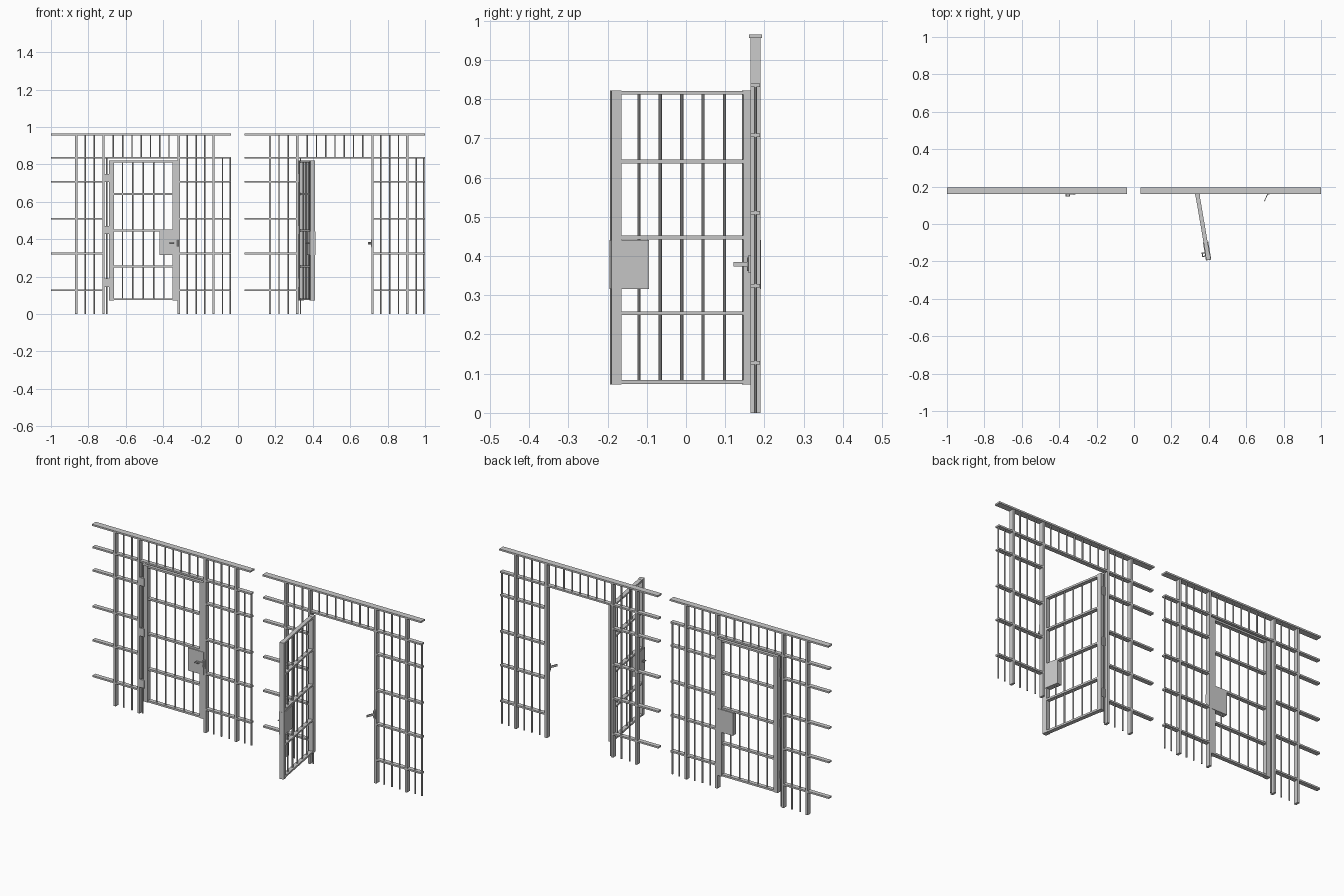
import bpy, math
from mathutils import Matrix, Vector

if "Cube" in bpy.data.objects:
    bpy.data.objects.remove(bpy.data.objects["Cube"])

WY = 0.177          # wall plane
SHIFT = 1.036       # spacing between the two wall sections


class Part:
    """Collects boxes and rods into one mesh object."""
    def __init__(self, name, mat=Matrix()):
        self.name, self.mat, self.v, self.f = name, mat, [], []

    def prism(self, ring, z0, z1, m=Matrix()):
        b, n = len(self.v), len(ring)
        for z in (z0, z1):
            self.v += [self.mat @ m @ Vector((x, y, z)) for x, y in ring]
        self.f.append([b + i for i in reversed(range(n))])
        self.f.append([b + n + i for i in range(n)])
        for i in range(n):
            j = (i + 1) % n
            self.f.append([b + i, b + j, b + n + j, b + n + i])

    def box(self, x0, x1, y0, y1, z0, z1):
        self.prism([(x0, y0), (x1, y0), (x1, y1), (x0, y1)], z0, z1)

    def rod(self, a, b, r, n=8):
        a, b = Vector(a), Vector(b)
        ring = [(r * math.cos(2 * math.pi * (i + .5) / n), r * math.sin(2 * math.pi * (i + .5) / n))
                for i in range(n)]
        m = Matrix.Translation(a) @ (b - a).to_track_quat('Z', 'Y').to_matrix().to_4x4()
        self.prism(ring, 0, (b - a).length, m)

    def done(self):
        me = bpy.data.meshes.new(self.name)
        me.from_pydata(self.v, [], self.f)
        me.update()
        bpy.context.collection.objects.link(bpy.data.objects.new(self.name, me))


def wall(tag, dx):
    m = Matrix.Translation((dx, 0, 0))
    # posts
    p = Part(tag + "_posts", m)
    for x in (-0.865, -0.719, -0.317, -0.131):
        p.box(x - .0065, x + .0065, WY - .013, WY + .013, 0, .957)
    p.done()
    # top rail and cross rails, broken at the doorway
    p = Part(tag + "_rails", m)
    p.box(-1, -.037, WY - .017, WY + .017, .956, .965)
    p.box(-1, -.037, WY - .012, WY + .012, .831, .840)
    for z in (.128, .324, .51, .708):
        for a, b in ((-1, -.719), (-.317, -.037)):
            p.box(a, b, WY - .012, WY + .012, z - .0045, z + .0045)
    p.done()
    # thin bars
    p = Part(tag + "_bars", m)
    for x in (-.817, -.768, -.272, -.224, -.178):
        p.rod((x, WY, 0), (x, WY, .957), .004)
    for x in (-.702, -.083, -.042):
        p.rod((x, WY, 0), (x, WY, .835), .004)
    for i in range(7):
        x = -.666 + i * .0495
        p.rod((x, WY, .835), (x, WY, .957), .004)
    p.done()
    # hinges on the post
    p = Part(tag + "_hinges", m)
    for z in (.168, .45, .727):
        p.box(-.713, -.702, WY - .014, WY - .006, z - .022, z + .022)
        p.rod((-.700, WY - .009, z - .022), (-.700, WY - .009, z + .022), .006)
    p.done()


def door(tag, ox, oy, ang):
    m = Matrix.Translation((ox, oy, 0)) @ Matrix.Rotation(math.radians(ang), 4, 'Z')
    L = .367
    # stiles and rails
    p = Part(tag + "_frame", m)
    for x in (0, L - .026):
        p.box(x, x + .026, -.0125, .0125, .073, .822)
    for z in (.079, .254, .447, .641, .816):
        p.box(.02, L - .02, -.011, .011, z - .005, z + .005)
    p.done()
    # vertical bars
    p = Part(tag + "_bars", m)
    for i in range(5):
        x = L / 2 + (i - 2) * .0555
        p.rod((x, 0, .078), (x, 0, .817), .004)
    p.done()
    # hinge leaves
    p = Part(tag + "_hinge_leaves", m)
    for z in (.168, .45, .727):
        p.box(-.008, .006, -.0145, -.006, z - .022, z + .022)
    p.done()
    # lock box and staple
    p = Part(tag + "_lock_box", m)
    p.box(L - .096, L + .001, -.0145, .0145, .316, .441)
    p.done()
    p = Part(tag + "_staple", m)
    a, b = L - .041, L - .023
    p.rod((a, -.012, .38), (a, -.029, .38), .003)
    p.rod((b, -.012, .38), (b, -.029, .38), .003)
    p.rod((a - .003, -.028, .38), (b + .003, -.028, .38), .003)
    p.done()


def hasp(tag, dx, ang):
    # hinge plate on the post and swinging strap
    p = Part(tag + "_hasp_plate", Matrix.Translation((dx, 0, 0)))
    p.box(-.324, -.312, .159, .165, .356, .402)
    p.rod((-.322, .159, .362), (-.322, .159, .396), .004)
    p.done()
    m = Matrix.Translation((dx - .322, .159, .379)) @ Matrix.Rotation(math.radians(ang), 4, 'Z')
    p = Part(tag + "_hasp_strap", m)
    p.box(-.041, 0, -.002, .002, -.006, .006)
    p.done()


wall("left_wall", 0)
wall("right_wall", SHIFT)
door("closed_door", -.690, WY, 0)
door("open_door", .337, .170, -80.3)
hasp("left", 0, 0)
hasp("right", SHIFT, 66)
